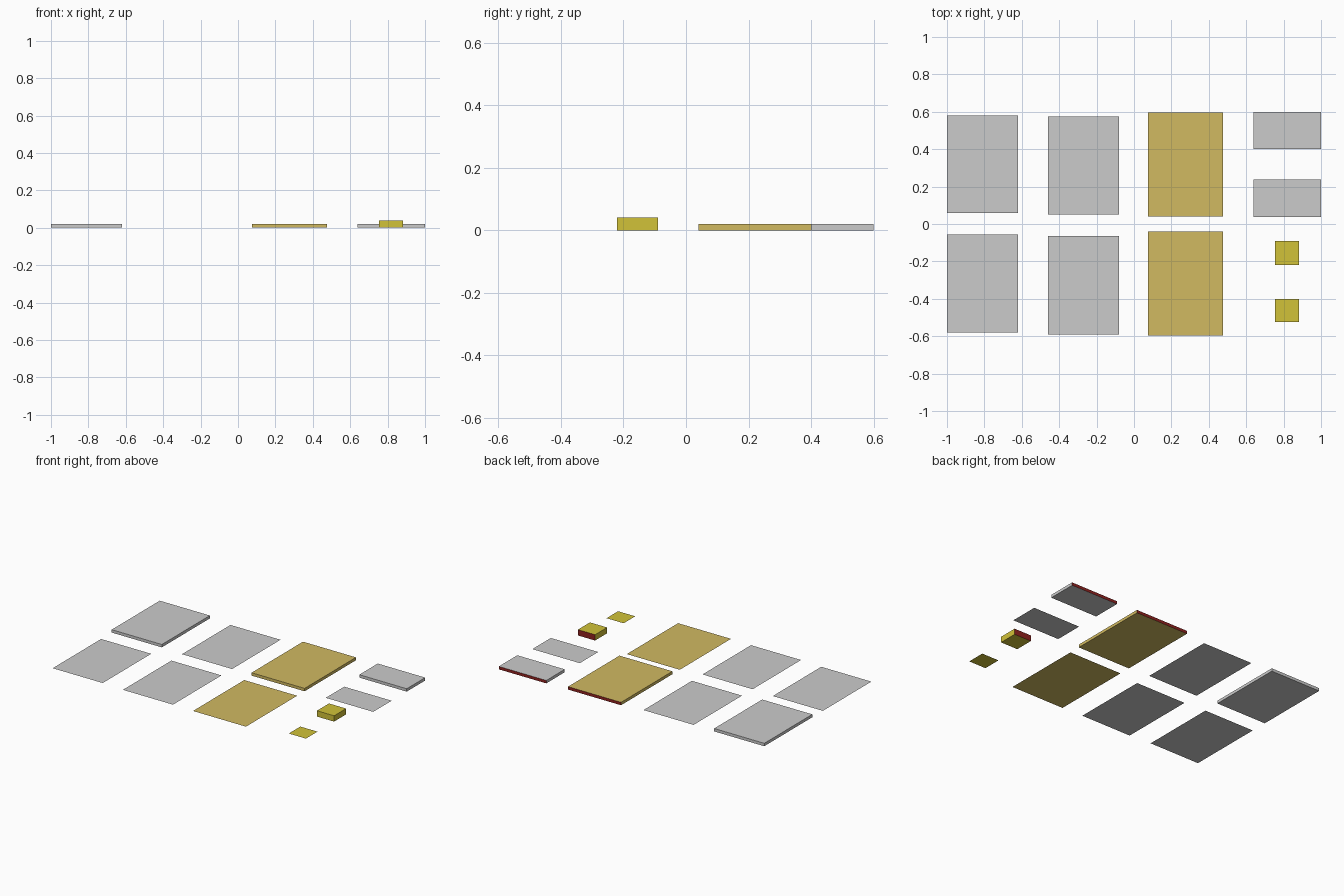
import bpy
import bmesh

default_cube = bpy.data.objects.get("Cube")
if default_cube:
    bpy.data.objects.remove(default_cube, do_unlink=True)


def make_material(name, rgb):
    mat = bpy.data.materials.new(name)
    mat.use_nodes = True
    mat.diffuse_color = (*rgb, 1)
    mat.node_tree.nodes["Principled BSDF"].inputs["Base Color"].default_value = (*rgb, 1)
    return mat


grey = make_material("light grey", (0.60, 0.60, 0.60))
gold = make_material("dull gold", (0.64, 0.49, 0.12))
yellow = make_material("mustard yellow", (0.64, 0.54, 0.04))
red = make_material("dark red", (0.28, 0.016, 0.014))


def make_panel(name, x_range, y_range, mat, height=0, red_back=False):
    """Flat rectangle on the ground, raised into a closed slab if it has a height."""
    (x0, x1), (y0, y1) = x_range, y_range
    bm = bmesh.new()
    corners = [bm.verts.new((x, y, 0)) for x, y in ((x0, y0), (x1, y0), (x1, y1), (x0, y1))]
    base = bm.faces.new(corners)
    if height:
        raised = bmesh.ops.extrude_face_region(bm, geom=[base], use_keep_orig=True)
        top = [v for v in raised["geom"] if isinstance(v, bmesh.types.BMVert)]
        bmesh.ops.translate(bm, vec=(0, 0, height), verts=top)
        bmesh.ops.recalc_face_normals(bm, faces=bm.faces)
    mesh = bpy.data.meshes.new(name)
    mesh.materials.append(mat)
    mesh.materials.append(red)
    bm.normal_update()
    for face in bm.faces:
        face.material_index = int(red_back and face.normal.y > 0.9)
    bm.to_mesh(mesh)
    bm.free()
    obj = bpy.data.objects.new(name, mesh)
    bpy.context.collection.objects.link(obj)


# Large grey panels: one slab and three flat sheets
outer, inner = (-1, -0.62), (-0.46, -0.08)
make_panel("outer_grey_slab", outer, (0.06, 0.58), grey, height=0.02)
make_panel("outer_grey_sheet", outer, (-0.58, -0.055), grey)
make_panel("inner_grey_sheet_back", inner, (0.05, 0.575), grey)
make_panel("inner_grey_sheet_front", inner, (-0.59, -0.065), grey)

# Gold pair
gold_span = (0.075, 0.477)
make_panel("gold_slab", gold_span, (0.04, 0.597), gold, height=0.02, red_back=True)
make_panel("gold_sheet", gold_span, (-0.595, -0.04), gold)

# Small grey pair
small_span = (0.64, 1)
make_panel("small_grey_slab", small_span, (0.4, 0.6), grey, height=0.02, red_back=True)
make_panel("small_grey_sheet", small_span, (0.037, 0.237), grey)

# Yellow pair
block_span = (0.753, 0.883)
make_panel("yellow_block", block_span, (-0.22, -0.09), yellow, height=0.04, red_back=True)
make_panel("yellow_sheet", block_span, (-0.525, -0.4), yellow)
